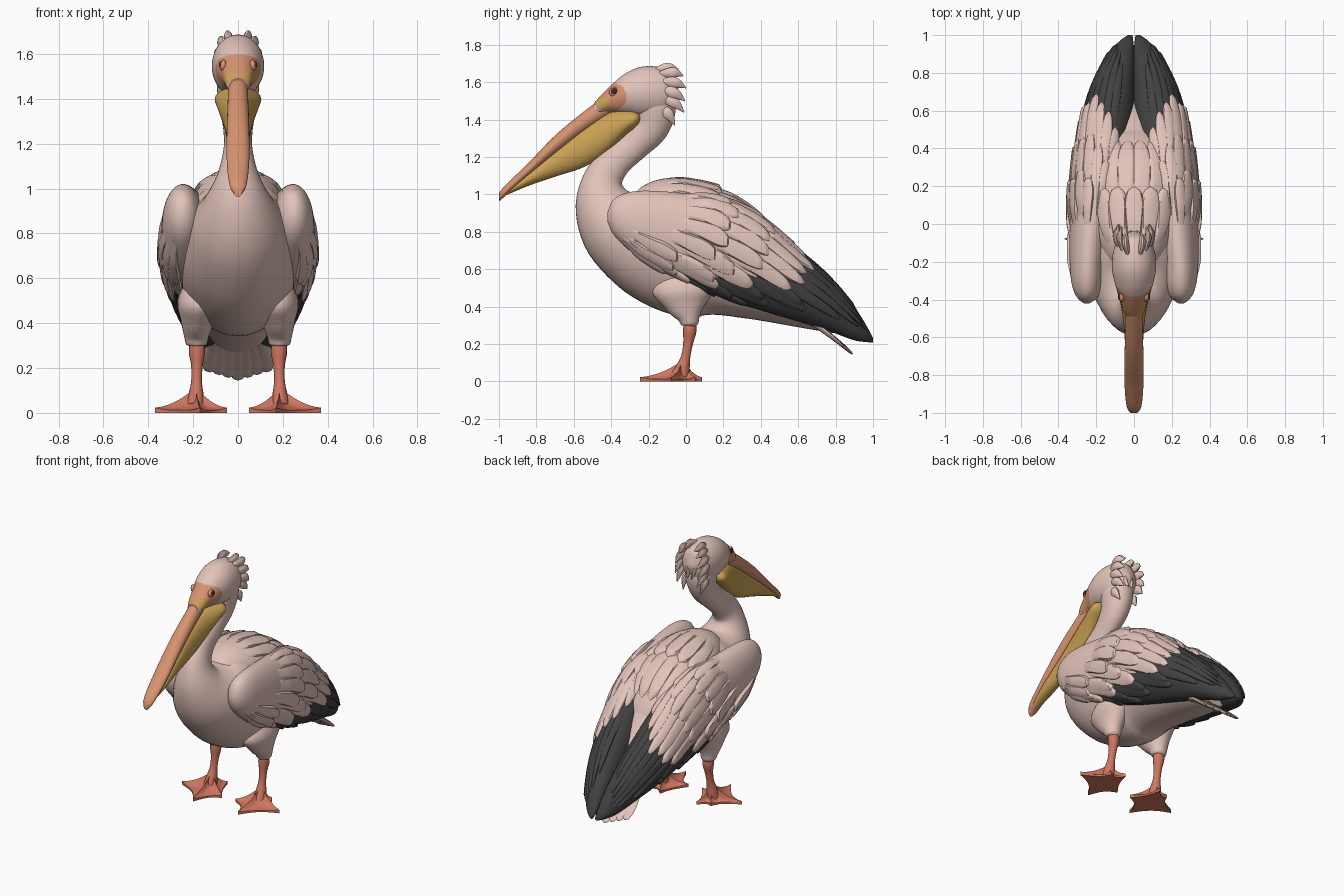
import bpy, bmesh, math
from mathutils import Vector

if "Cube" in bpy.data.objects:
    bpy.data.objects.remove(bpy.data.objects["Cube"])


def material(name, rgb):
    m = bpy.data.materials.new(name)
    m.diffuse_color = (*rgb, 1)
    m.use_nodes = True
    m.node_tree.nodes["Principled BSDF"].inputs["Base Color"].default_value = m.diffuse_color
    return m


PINK = material("pale_pink_plumage", (0.76, 0.55, 0.49))
DARK = material("charcoal_feather", (0.055, 0.055, 0.055))
SALMON = material("salmon_bill", (0.68, 0.29, 0.16))
YELLOW = material("ochre_pouch", (0.60, 0.36, 0.09))
CORAL = material("coral_leg", (0.62, 0.18, 0.115))
BROWN = material("brown_eye", (0.07, 0.025, 0.015))


class Surface:
    """Smooth elliptical loft. Rows are (t, x, y, z, half width, half height)."""

    def __init__(self, rows, follow=False):
        self.rows, self.follow = rows, follow

    def sample(self, t):
        r = self.rows
        n = len(r)
        i = 0
        while i < n - 2 and t > r[i + 1][0]:
            i += 1

        def slope(j, k):
            a, b = r[max(j - 1, 0)], r[min(j + 1, n - 1)]
            return (b[k] - a[k]) / (b[0] - a[0])
        h = r[i + 1][0] - r[i][0]
        s = (t - r[i][0]) / h
        return [(2*s**3 - 3*s*s + 1) * r[i][k] + (s**3 - 2*s*s + s) * h * slope(i, k)
                + (3*s*s - 2*s**3) * r[i + 1][k] + (s**3 - s*s) * h * slope(i + 1, k)
                for k in range(1, 6)]

    def point(self, t, a, off=0.0):
        x, y, z, w, h = self.sample(t)
        w, h = max(w, 0.003) + off, max(h, 0.003) + off
        up = Vector((0, 0, 1))
        if self.follow:
            e = 0.01 * (self.rows[-1][0] - self.rows[0][0])
            p = self.sample(max(t - e, self.rows[0][0]))
            q = self.sample(min(t + e, self.rows[-1][0]))
            up = Vector((0, -(q[2] - p[2]), q[1] - p[1])).normalized()
        return Vector((x, y, z)) + Vector((w * math.cos(a), 0, 0)) + up * h * math.sin(a)


def finish(name, bm, mats, mirror=False, angle=40):
    me = bpy.data.meshes.new(name)
    bm.to_mesh(me)
    bm.free()
    for m in mats:
        me.materials.append(m)
    ob = bpy.data.objects.new(name, me)
    bpy.context.collection.objects.link(ob)
    bpy.ops.object.select_all(action='DESELECT')
    ob.select_set(True)
    bpy.context.view_layer.objects.active = ob
    bpy.ops.object.shade_smooth_by_angle(angle=math.radians(angle))
    if mirror:
        ob.modifiers.new("mirror", 'MIRROR')
    return ob


def add_loft(bm, surf, n=32, sides=32):
    t0, t1 = surf.rows[0][0], surf.rows[-1][0]
    rings = [[bm.verts.new(surf.point(t0 + (t1 - t0) * i / n, 2 * math.pi * k / sides))
              for k in range(sides)] for i in range(n + 1)]
    for a, b in zip(rings, rings[1:]):
        for k in range(sides):
            j = (k + 1) % sides
            bm.faces.new((a[k], b[k], b[j], a[j]))
    bm.faces.new(rings[0])
    bm.faces.new(rings[-1])


def loft(name, surf, mats, n=32, sides=32, mirror=False, rule=None):
    bm = bmesh.new()
    add_loft(bm, surf, n, sides)
    bmesh.ops.recalc_face_normals(bm, faces=bm.faces)
    if rule:
        for f in bm.faces:
            f.material_index = rule(f.calc_center_median())
    return finish(name, bm, mats, mirror)


def by_y(rows):      # rows (y, x, z, w, h), upright rings
    return Surface([(y, x, y, z, w, h) for y, x, z, w, h in rows])


def by_path(rows):   # rows (x, y, z, w, h), rings follow the path
    return Surface([(i, *r) for i, r in enumerate(rows)], True)


# Body and curved neck in one sweep
loft("body_and_neck", by_path([
    (0, .80, .28, .07, .025), (0, .62, .39, .16, .11), (0, .4, .53, .22, .22),
    (0, .2, .64, .25, .31), (0, 0, .69, .27, .34), (0, -.2, .76, .26, .31),
    (0, -.35, .84, .215, .24), (0, -.435, .95, .15, .165), (0, -.445, 1.07, .09, .11),
    (0, -.385, 1.17, .065, .09), (0, -.28, 1.26, .065, .083),
    (0, -.19, 1.36, .08, .098), (0, -.165, 1.47, .095, .11), (0, -.18, 1.56, .08, .08)]),
    [PINK], 70, 40)


# Head with bare skin around the eyes
def head_rule(c):
    if ((c.y + .448) / .035)**2 + ((c.z - 1.49) / .028)**2 < 1:
        return 2
    return 1 if ((c.y + .41) / .095)**2 + ((c.z - 1.52) / .078)**2 < 1 else 0


head = by_y([(-.49, 0, 1.455, .04, .035), (-.46, 0, 1.475, .056, .05), (-.40, 0, 1.51, .072, .075),
             (-.33, 0, 1.535, .097, .108), (-.24, 0, 1.545, .116, .137), (-.14, 0, 1.545, .108, .135),
             (-.07, 0, 1.55, .075, .095), (-.04, 0, 1.55, .01, .01)])
loft("head", head, [PINK, SALMON, YELLOW], 60, 64, rule=head_rule)

# Eyes
for nm, r, m, o in (("eyelid", .027, SALMON, -.006), ("eye", .018, BROWN, .004)):
    bm = bmesh.new()
    bmesh.ops.create_uvsphere(bm, u_segments=16, v_segments=10, radius=r)
    for v in bm.verts:
        v.co = Vector((v.co.x * .6, v.co.y, v.co.z)) + head.point(-.385, .42, o)
    finish(nm, bm, [m], True)

# Bill and throat pouch
loft("upper_bill", by_y([
    (-1.0, 0, .985, .018, .022), (-.975, 0, 1.012, .037, .028), (-.85, 0, 1.125, .05, .036),
    (-.7, 0, 1.265, .05, .05), (-.55, 0, 1.385, .046, .055), (-.42, 0, 1.475, .042, .06),
    (-.34, 0, 1.53, .03, .05)]), [SALMON], 40, 24)
loft("throat_pouch", by_y([
    (-.98, 0, 1.0, .02, .012), (-.85, 0, 1.078, .043, .035), (-.7, 0, 1.165, .046, .07),
    (-.55, 0, 1.25, .053, .105), (-.42, 0, 1.33, .072, .108), (-.32, 0, 1.385, .098, .07),
    (-.26, 0, 1.405, .096, .042), (-.235, 0, 1.41, .03, .01)]), [YELLOW], 40, 28)

# Shaggy crest on the back of the head
bm = bmesh.new()
for x, y0, z0, y1, z1 in ((.045, -.18, 1.655, -.04, 1.668), (.075, -.15, 1.64, -.015, 1.635),
                          (.09, -.15, 1.60, 0, 1.57), (.095, -.15, 1.56, -.005, 1.50),
                          (.085, -.15, 1.52, -.01, 1.44), (.075, -.16, 1.47, -.06, 1.37),
                          (.025, -.14, 1.57, -.035, 1.47)):
    ym, zm = (y0 + y1) / 2 + .012, (z0 + z1) / 2 + .014
    add_loft(bm, by_path([(x - .02, y0, z0, .012, .012), (x, ym, zm, .018, .03),
                          (x - .01, y1, z1, .003, .003)]), 10, 10)
bmesh.ops.recalc_face_normals(bm, faces=bm.faces)
finish("crest_feathers", bm, [PINK], True)

# Folded wing: tip position of the pale coverts for each angle round the wing
TIPS = [(-95, -.05), (-75, .0), (-55, .1), (-38, .27), (-20, .48), (0, .61),
        (20, .65), (42, .68), (66, .67), (90, .62), (115, .48), (140, .42)]


def tip_at(deg):
    if deg <= TIPS[0][0]:
        return TIPS[0][1]
    for (a, p), (b, q) in zip(TIPS, TIPS[1:]):
        if deg <= b:
            return p + (q - p) * (deg - a) / (b - a)
    return TIPS[-1][1]


wing = by_y([(-.42, .25, .88, .015, .025), (-.395, .248, .88, .05, .085), (-.33, .247, .865, .08, .14),
             (-.22, .245, .83, .095, .19), (0, .225, .77, .115, .235), (.2, .195, .71, .138, .265),
             (.4, .165, .63, .14, .25), (.6, .133, .515, .133, .195), (.75, .105, .425, .108, .15),
             (.9, .065, .31, .068, .09), (.97, .04, .25, .036, .04), (1.0, .02, .22, .012, .012)])


def wing_rule(c):
    _, _, z, _, h = wing.sample(c.y)
    x, w = wing.sample(c.y)[0], wing.sample(c.y)[3]
    deg = math.degrees(math.atan2((c.z - z) / h, (c.x - x) / w))
    if deg < -100:
        return 1 if c.y > .55 else 0
    return 1 if c.y > tip_at(deg) - .06 else 0


loft("wing", wing, [PINK, DARK], 70, 64, True, wing_rule)


def add_feather(bm, surf, t0, t1, a0, a1, half, base, lift, mat=0):
    """Rounded feather lying on a surface, raised towards its tip."""
    nu, nv = 14, 8
    grid = []
    for i in range(nu + 1):
        u = i / nu
        w = .75 + .25 * u / .65 if u < .65 else math.sqrt(max(0, 1 - ((u - .65) / .35)**2))
        row = []
        for j in range(nv + 1):
            v = 2 * j / nv - 1
            edge = abs(v) == 1 or i == nu
            off = -.004 if edge else base * min(1, 3 * u) + lift * u * (1 - .6 * v * v)
            row.append(bm.verts.new(surf.point(
                t0 + (t1 - t0) * u, math.radians(a0 + (a1 - a0) * u + half * w * v), off)))
        grid.append(row)
    for i in range(nu):
        for j in range(nv):
            f = bm.faces.new((grid[i][j], grid[i + 1][j], grid[i + 1][j + 1], grid[i][j + 1]))
            f.material_index = mat


# Overlapping wing feathers: dark flight feathers first, then three pale rows
bm = bmesh.new()
for k, a in enumerate(range(-70, 120, 19)):
    t = min(tip_at(a) + .31, .985 - .0009 * abs(a - 10))
    add_feather(bm, wing, t - .36, t, a + 5, a - 3, 13, .002, .014, 1)
for a in (-76, -58, -40, -22):
    t = tip_at(a) + .17
    add_feather(bm, wing, t - .25, t, a + 8, a - 4, 12, .005, .014, 1)
for row, (back, length, base) in enumerate(((0, .34, .007), (.2, .3, .011), (.4, .25, .014))):
    for k in range(10 - row):
        a = -68 + 20 * k + 10 * (row % 2)
        t = tip_at(a) - back * (.6 if a < -30 else 1) + .02 * math.sin(k * 2.3)
        add_feather(bm, wing, max(t - length, -.34), max(t, -.1), a + 6, a - 2, 13.5, base, .013)
finish("wing_feathers", bm, [PINK, DARK], True, 50)

# Back mantle with a scalloped rear edge
mantle = by_y([(-.28, 0, .95, .05, .04), (-.24, 0, .95, .11, .09), (-.12, 0, .93, .18, .155),
               (0, 0, .90, .215, .175), (.2, 0, .83, .23, .19), (.36, 0, .755, .21, .165),
               (.46, 0, .69, .15, .12), (.52, 0, .64, .06, .05)])
loft("back_mantle", mantle, [PINK], 36, 40)
bm = bmesh.new()
for row, (tip, base) in enumerate(((.45, .008), (.2, .012))):
    for k in range(6 - row):
        a = 35 + 22 * k + 11 * row
        add_feather(bm, mantle, tip - .3, tip, a, a, 14, base, .014)
finish("mantle_feathers", bm, [PINK], angle=50)

# Tail fan
bm = bmesh.new()
for k in range(7):
    s = (k - 3) / 3
    c = 1 - abs(s)
    add_loft(bm, by_path([(s * .07, .5, .40, .03, .02), (s * .1, .68, .31, .038, .016),
                          (s * .12, .77 + .04 * c, .245 - .03 * c, .04, .012),
                          (s * .125, .83 + .045 * c, .195 - .035 * c, .028, .008),
                          (s * .125, .845 + .045 * c, .183 - .037 * c, .004, .003)]), 18, 14)
bmesh.ops.recalc_face_normals(bm, faces=bm.faces)
finish("tail_feathers", bm, [PINK])

# Thighs and legs
loft("thigh", by_path([(.16, -.02, .62, .06, .08), (.17, -.01, .5, .1, .17), (.18, 0, .41, .075, .115),
                       (.185, .015, .34, .055, .06), (.185, .02, .305, .045, .045),
                       (.185, .02, .295, .02, .02)]), [PINK], 24, 24, True)
loft("leg", by_path([(.183, .02, .33, .03, .03), (.183, .02, .27, .036, .036), (.183, .012, .21, .026, .027),
                     (.185, .0, .14, .024, .024), (.187, -.015, .08, .034, .036),
                     (.19, -.03, .03, .04, .05)]), [CORAL], 20, 16, True)

# Webbed feet: raised toe ridges with scooped webs between them
tips = [Vector(p) for p in ((.14, .085), (.05, -.10), (.17, -.245), (.37, -.08), (.225, .05))]
hub = Vector((.187, -.015))
rim = []
for i, p in enumerate(tips):
    q = tips[(i + 1) % len(tips)]
    for j in range(8):
        s = j / 8
        pull = (.17 if i < 3 else .3) * 4 * s * (1 - s)
        rim.append((p.lerp(q, s).lerp(hub, pull), abs(2 * s - 1)**4 * (i < 4 or s < .5)))
bm = bmesh.new()
rings = []
for i in range(9):
    r = .12 + .88 * i / 8
    rings.append([bm.verts.new((*hub.lerp(p, r), .012 + .075 * (1 - r)**2 + .028 * g * (1 - .6 * r)))
                  for p, g in rim])
rings.append([bm.verts.new((p.x, p.y, 0)) for p, g in rim])
n = len(rim)
for a, b in zip(rings, rings[1:]):
    for k in range(n):
        bm.faces.new((a[k], b[k], b[(k + 1) % n], a[(k + 1) % n]))
bm.faces.new(rings[0])
bm.faces.new(rings[-1])
bmesh.ops.recalc_face_normals(bm, faces=bm.faces)
finish("webbed_foot", bm, [CORAL], True)
